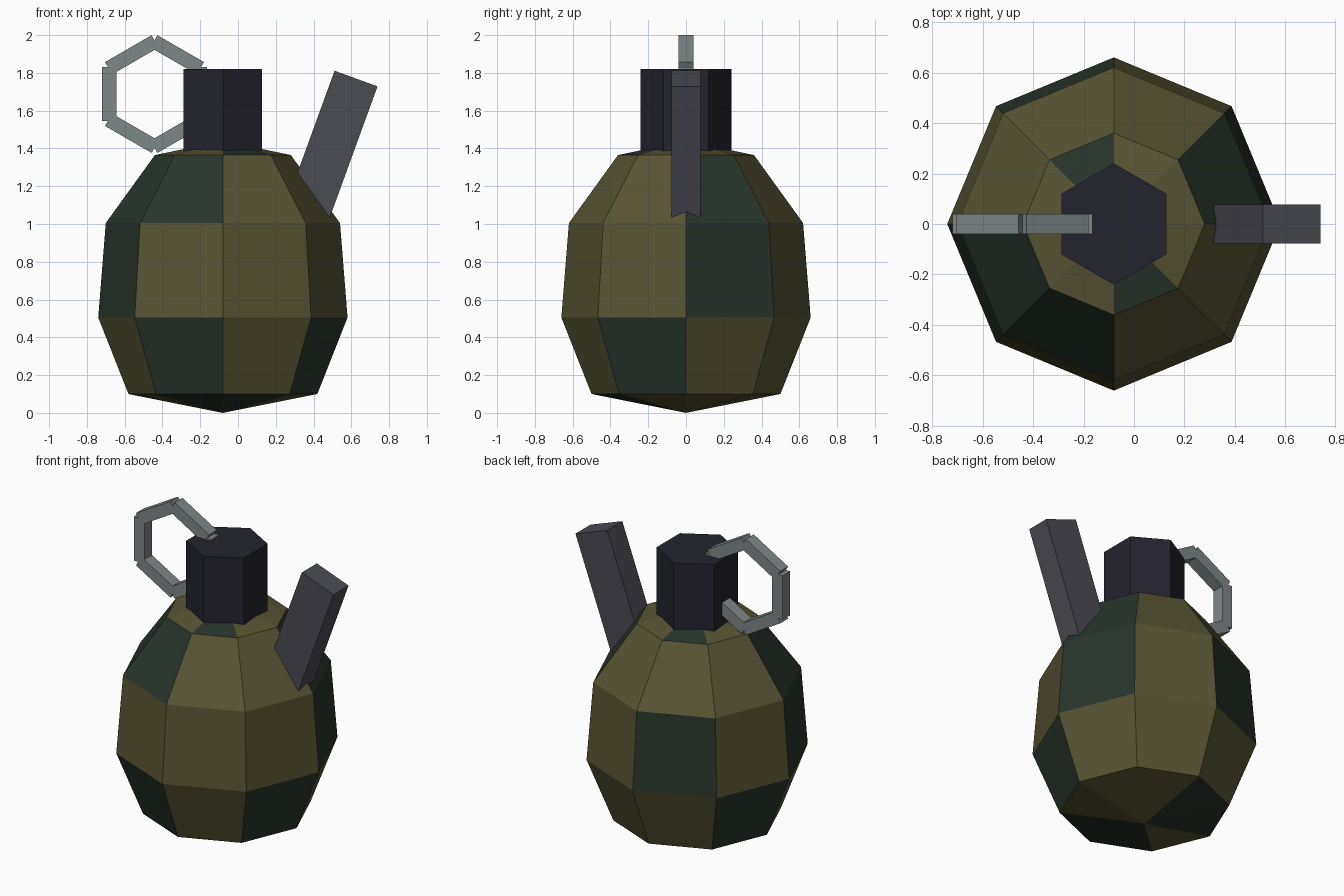
import bpy, bmesh, math

if "Cube" in bpy.data.objects:
    bpy.data.objects.remove(bpy.data.objects["Cube"])


def material(name, rgb):
    m = bpy.data.materials.new(name)
    m.diffuse_color = (*rgb, 1)
    m.use_nodes = True
    m.node_tree.nodes["Principled BSDF"].inputs["Base Color"].default_value = m.diffuse_color
    return m


olive = material("olive", (0.098, 0.087, 0.034))
green = material("dark_green", (0.021, 0.036, 0.025))
black = material("blue_black", (0.0176, 0.0168, 0.028))
grey = material("dark_grey", (0.069, 0.069, 0.087))
steel = material("steel", (0.21, 0.245, 0.245))

CX = -0.08  # axis of the body and neck


def add_box(name, loc, size, tilt, mat):
    bpy.ops.mesh.primitive_cube_add(size=1, location=loc, rotation=(0, tilt, 0))
    ob = bpy.context.object
    ob.name = name
    ob.scale = size
    ob.data.materials.append(mat)
    return ob


# Body: eight-sided lathe of (radius, height) rings, closed by poles
rings = [(0.50, 0.10), (0.66, 0.505), (0.62, 1.005), (0.36, 1.365)]
# Green sectors of each band, bottom to top (sector 0 starts at +x, counter-clockwise)
patches = [{2, 3, 5, 6}, {3, 5, 7}, {0, 2, 4}, {0, 4, 5}, {2, 6}]

bm = bmesh.new()
bottom = bm.verts.new((CX, 0, 0))
top = bm.verts.new((CX, 0, 1.44))
loops = [[bm.verts.new((CX + r * math.cos(k * math.pi / 4),
                        r * math.sin(k * math.pi / 4), z)) for k in range(8)]
         for r, z in rings]
for band, patch in enumerate(patches):
    for k in range(8):
        n = (k + 1) % 8
        if band == 0:
            corners = (bottom, loops[0][n], loops[0][k])
        elif band == 4:
            corners = (loops[3][k], loops[3][n], top)
        else:
            lo, hi = loops[band - 1], loops[band]
            corners = (lo[k], lo[n], hi[n], hi[k])
        bm.faces.new(corners).material_index = int(k in patch)
bmesh.ops.recalc_face_normals(bm, faces=bm.faces)
mesh = bpy.data.meshes.new("body")
bm.to_mesh(mesh)
bm.free()
mesh.materials.append(olive)
mesh.materials.append(green)
bpy.context.collection.objects.link(bpy.data.objects.new("body", mesh))

# Neck: hexagonal plug
bpy.ops.mesh.primitive_cylinder_add(vertices=6, radius=0.24, depth=0.45,
                                    location=(CX, 0, 1.595))
neck = bpy.context.object
neck.name = "neck"
neck.data.materials.append(black)

# Lever: slanted bar sunk into the shoulder
tilt = math.radians(20)
add_box("lever", (0.625 - 0.45 * math.sin(tilt), 0, 1.77 - 0.45 * math.cos(tilt)),
        (0.242, 0.155, 0.9), tilt, grey)

# Pull ring: six straight bars around a hexagon
for i in range(6):
    a = math.radians(60 * i)
    add_box(f"pull_ring_bar_{i + 1}",
            (-0.442 + 0.24 * math.cos(a), 0, 1.688 + 0.24 * math.sin(a)),
            (0.075, 0.08, 0.285), -a, steel)
